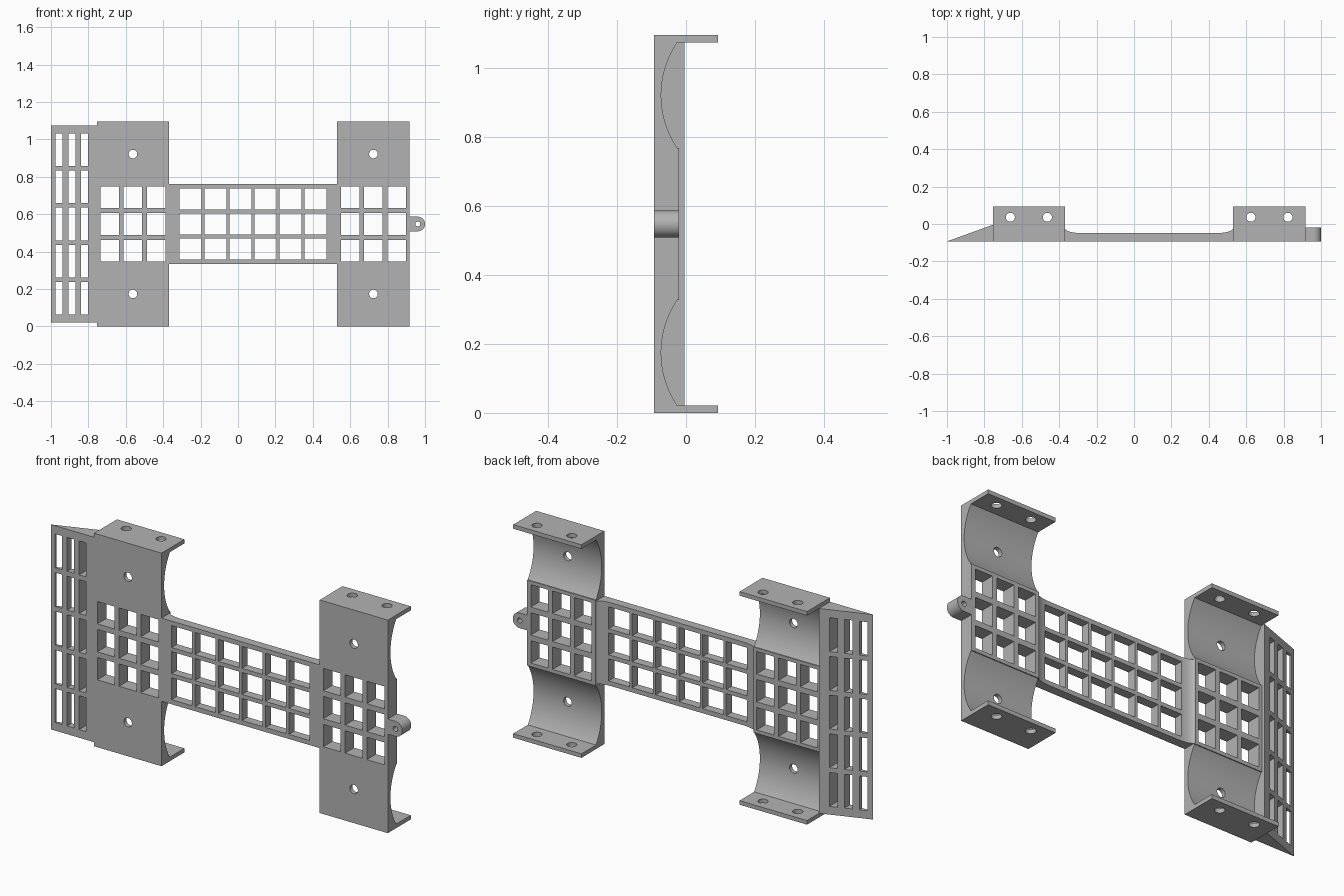
import bpy, bmesh, math
from mathutils import Matrix, Vector

cube = bpy.data.objects.get("Cube")
if cube:
    bpy.data.objects.remove(cube, do_unlink=True)

FRONT, BACK, TOP, MID = -0.093, 0.093, 1.096, 0.548

grey = bpy.data.materials.new("plain grey")
grey.use_nodes = True
grey.diffuse_color = (0.45, 0.45, 0.45, 1)
grey.node_tree.nodes["Principled BSDF"].inputs["Base Color"].default_value = (0.45, 0.45, 0.45, 1)


def prism(bm, points, sweep):
    """Extrude a closed outline along a vector."""
    face = bm.faces.new([bm.verts.new(p) for p in points])
    out = bmesh.ops.extrude_face_region(bm, geom=[face])
    moved = [g for g in out["geom"] if isinstance(g, bmesh.types.BMVert)]
    bmesh.ops.translate(bm, verts=moved, vec=Vector(sweep))


def box(bm, x, z, width, height):
    """Window cutter running front to back."""
    mat = Matrix.Translation((x, 0, z)) @ Matrix.Diagonal((width, 0.6, height, 1))
    bmesh.ops.create_cube(bm, size=1, matrix=mat)


def rod(bm, centre, radius, depth, axis):
    """Round cutter along y or z."""
    turn = Matrix.Rotation(math.pi / 2, 4, "X") if axis == "Y" else Matrix()
    bmesh.ops.create_cone(bm, cap_ends=True, segments=32, radius1=radius, radius2=radius,
                          depth=depth, matrix=Matrix.Translation(centre) @ turn)


def grid(bm, xs, zs, width, height):
    for x in xs:
        for z in zs:
            box(bm, x, z, width, height)


def to_object(bm, name):
    bmesh.ops.recalc_face_normals(bm, faces=bm.faces)
    mesh = bpy.data.meshes.new(name)
    bm.to_mesh(mesh)
    bm.free()
    obj = bpy.data.objects.new(name, mesh)
    bpy.context.collection.objects.link(obj)
    return obj


def finish(name, body, holes):
    """Cut the holes out of the body, colour it and shade it."""
    obj, cutter = to_object(body, name), to_object(holes, name + "_cutter")
    cutter.hide_render = True
    obj.data.materials.append(grey)
    cutter.data.materials.append(grey)
    mod = obj.modifiers.new("holes", "BOOLEAN")
    mod.operation, mod.solver, mod.object = "DIFFERENCE", "EXACT", cutter
    bpy.ops.object.select_all(action="DESELECT")
    obj.select_set(True)
    bpy.context.view_layer.objects.active = obj
    bpy.ops.object.modifier_apply(modifier=mod.name)
    bpy.data.objects.remove(cutter, do_unlink=True)
    bpy.ops.object.shade_smooth_by_angle(angle=math.radians(30))


def cradle_arc(z_start, z_end, steps=24):
    """Shallow hollow in the (y, z) plane, bulging toward the front."""
    half, sag = (z_end - z_start) / 2, 0.047
    r = (half * half + sag * sag) / (2 * sag)
    a = math.asin(half / r)
    cy, cz = -0.025 - sag + r, (z_start + z_end) / 2
    angles = [-a + 2 * a * i / steps for i in range(steps + 1)]
    return [(cy - r * math.cos(t), cz + r * math.sin(t)) for t in angles]


# Mounting pads with hollow cradles and end flanges
lip = 0.021
upper = cradle_arc(0.768, TOP - lip)
lower = cradle_arc(lip, TOP - 0.768)
outline = ([(FRONT, 0), (BACK, 0), (BACK, lip)] + lower
           + [(-0.02, TOP - 0.768), (-0.02, 0.768)] + upper
           + [(BACK, TOP - lip), (BACK, TOP), (FRONT, TOP)])
for name, x0, x1 in (("right_pad", -0.754, -0.37), ("left_pad", 0.53, 0.918)):
    body, holes = bmesh.new(), bmesh.new()
    prism(body, [(x0, y, z) for y, z in outline], (x1 - x0, 0, 0))
    mid = (x0 + x1) / 2
    grid(holes, [mid + 0.124 * i for i in (-1, 0, 1)],
         [MID + 0.144 * i for i in (-1, 0, 1)], 0.099, 0.115)
    for side in (-1, 1):
        rod(holes, (mid, 0, MID + side * 0.374), 0.023, 0.6, "Y")
        rod(holes, (mid + side * 0.099, 0.036, MID), 0.024, 2, "Z")
    finish(name, body, holes)

# Lattice bridge with curved ends
curve = [(0.08 * (1 - math.sin(t)), -0.022 - 0.026 * (1 - (1 - math.cos(t))))
         for t in [math.pi / 2 * i / 10 for i in range(11)]]
left = [(-0.37 + dx, y) for dx, y in reversed(curve)]
right = [(0.53 - dx, y) for dx, y in curve]
body, holes = bmesh.new(), bmesh.new()
profile = [(-0.37, FRONT)] + left + right + [(0.53, FRONT)]
prism(body, [(x, y, MID - 0.214) for x, y in profile], (0, 0, 0.428))
grid(holes, [0.08 + 0.1337 * (i - 2.5) for i in range(6)],
     [MID + 0.134 * i for i in (-1, 0, 1)], 0.118, 0.113)
finish("lattice_bridge", body, holes)

# Slotted wedge on the outer side
body, holes = bmesh.new(), bmesh.new()
prism(body, [(x, y, lip) for x, y in ((-1, FRONT), (-0.754, FRONT), (-0.754, -0.004))],
      (0, 0, TOP - 2 * lip))
grid(holes, [-0.956, -0.888, -0.82], [MID + 0.199 * i for i in range(-2, 3)], 0.038, 0.174)
finish("slotted_wedge", body, holes)

# Rounded lug with a pin hole
body, holes = bmesh.new(), bmesh.new()
r, cx = 0.039, 0.961
arc = [-math.pi / 2 + math.pi * i / 24 for i in range(25)]
shape = [(0.918, MID - r)] + [(cx + r * math.cos(t), MID + r * math.sin(t)) for t in arc] + [(0.918, MID + r)]
prism(body, [(x, FRONT, z) for x, z in shape], (0, 0.073, 0))
rod(holes, (cx, 0, MID), 0.013, 0.6, "Y")
finish("lug", body, holes)
